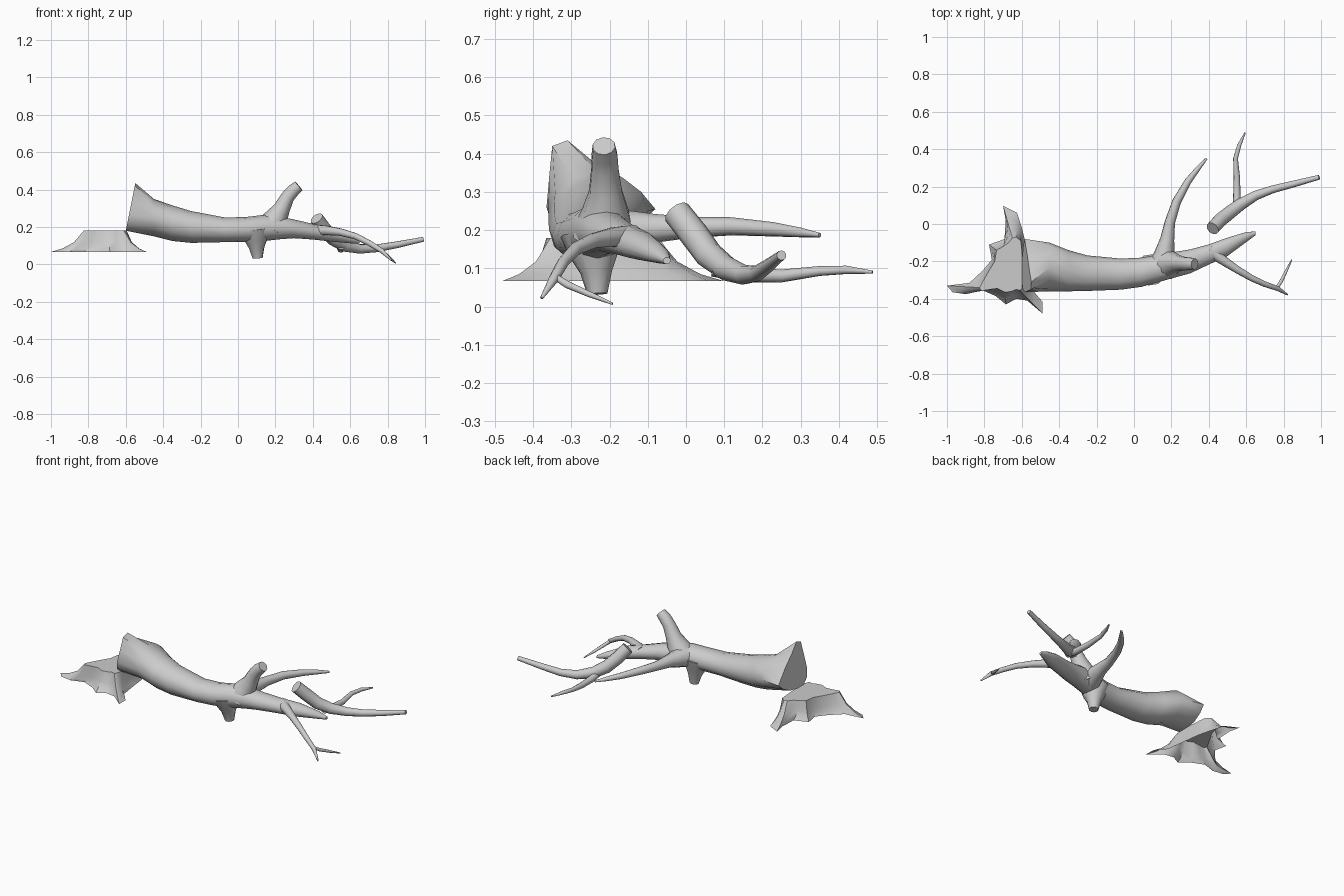
import bpy
import bmesh
import math
from mathutils import Vector

default_cube = bpy.data.objects.get("Cube")
if default_cube:
    bpy.data.objects.remove(default_cube, do_unlink=True)

# One plain grey for the whole tree
bark = bpy.data.materials.new("grey_bark")
bark.use_nodes = True
grey = (0.6, 0.6, 0.6, 1.0)
bark.diffuse_color = grey
bark.node_tree.nodes["Principled BSDF"].inputs["Base Color"].default_value = grey


def loft(name, rings, cap_start=True, cap_end=True):
    """Skin a list of equal-length rings into one smooth-shaded object."""
    bm = bmesh.new()
    loops = [[bm.verts.new(point) for point in ring] for ring in rings]
    count = len(loops[0])
    for lower, upper in zip(loops, loops[1:]):
        for i in range(count):
            j = (i + 1) % count
            bm.faces.new((lower[i], lower[j], upper[j], upper[i]))
    if cap_start:
        bm.faces.new(list(reversed(loops[0])))
    if cap_end:
        bm.faces.new(loops[-1])
    bmesh.ops.recalc_face_normals(bm, faces=bm.faces[:])
    mesh = bpy.data.meshes.new(name)
    bm.to_mesh(mesh)
    bm.free()
    mesh.materials.append(bark)
    obj = bpy.data.objects.new(name, mesh)
    bpy.context.collection.objects.link(obj)
    bpy.ops.object.select_all(action="DESELECT")
    obj.select_set(True)
    bpy.context.view_layer.objects.active = obj
    bpy.ops.object.shade_smooth_by_angle(angle=math.radians(42))
    return obj


def branch(name, path, sides=10):
    """Round tapering tube along a path of (x, y, z, radius)."""
    centres = [Vector(p[:3]) for p in path]
    rings = []
    side = None
    for i, centre in enumerate(centres):
        before = centres[max(i - 1, 0)]
        after = centres[min(i + 1, len(centres) - 1)]
        along = (after - before).normalized()
        if side is None:
            side = along.orthogonal()
        side = (side - along * side.dot(along)).normalized()
        other = along.cross(side)
        radius = path[i][3]
        rings.append([
            centre + radius * (side * math.cos(a) + other * math.sin(a))
            for a in (math.tau * k / sides for k in range(sides))
        ])
    return loft(name, rings)


# Trunk: splintered slanted cut, then elliptical sections (x, y, z, half width, half height)
cut = [(-.08, .255), (-.17, .33), (-.25, .385), (-.31, .435), (-.35, .42), (-.358, .34),
       (-.365, .26), (-.35, .21), (-.31, .18), (-.25, .18), (-.18, .19), (-.12, .22)]
trunk_sections = [
    (-.45, -.23, .25, .13, .1), (-.35, -.25, .22, .11, .095), (-.25, -.263, .2, .095, .085),
    (-.07, -.268, .185, .083, .066), (.04, -.258, .187, .078, .066), (.14, -.235, .195, .073, .07),
    (.23, -.215, .195, .068, .06), (.3, -.2, .19, .064, .05), (.4, -.163, .175, .054, .042),
    (.5, -.122, .16, .049, .038), (.6, -.07, .135, .027, .022), (.65, -.05, .12, .01, .009),
]
trunk_rings = [[(-.6 + (z - .18) * .2, y, z) for y, z in cut]]
for x, y, z, wide, high in trunk_sections:
    angles = [math.tau * k / len(cut) for k in range(len(cut))]
    trunk_rings.append([(x, y + wide * math.cos(a), z + high * math.sin(a)) for a in angles])
loft("trunk", trunk_rings)

# Branches growing from the trunk
branch("upper_branch", [
    (.17, -.215, .19, .085), (.205, -.21, .25, .062), (.235, -.21, .3, .045),
    (.265, -.212, .36, .037), (.295, -.213, .395, .035), (.325, -.215, .42, .03)])
branch("lower_stub", [
    (.09, -.245, .19, .085), (.097, -.24, .13, .062), (.1, -.235, .09, .042),
    (.105, -.232, .033, .027)])
branch("back_branch", [
    (.14, -.24, .195, .07), (.165, -.15, .2, .053), (.178, -.08, .205, .038),
    (.192, .01, .207, .028), (.228, .12, .21, .024), (.29, .23, .202, .019),
    (.345, .3, .194, .013), (.388, .35, .187, .006)])
branch("front_branch", [
    (.4, -.14, .18, .035), (.47, -.19, .182, .026), (.55, -.243, .172, .02),
    (.63, -.29, .15, .017), (.7, -.322, .115, .015), (.77, -.346, .072, .013),
    (.82, -.378, .022, .004)])
branch("front_twig", [
    (.76, -.346, .08, .009), (.785, -.31, .057, .01), (.812, -.255, .033, .008),
    (.843, -.192, .007, .003)])

# Broken limb lying apart, with its side shoot
branch("fallen_limb", [
    (.42, -.024, .246, .037), (.46, .02, .19, .038), (.51, .06, .135, .037),
    (.57, .105, .1, .033), (.65, .152, .083, .026), (.74, .185, .086, .021),
    (.85, .213, .105, .018), (.99, .25, .134, .013)])
branch("limb_shoot", [
    (.55, .07, .1, .022), (.55, .15, .083, .02), (.55, .25, .08, .017),
    (.543, .35, .093, .013), (.562, .42, .096, .011), (.594, .488, .09, .004)])

# Stump: ground outline with root toes, paired with the sawn top outline
toes = [
    (-1, -.33), (-.97, -.365), (-.9, -.375), (-.82, -.35), (-.74, -.385), (-.685, -.43),
    (-.63, -.4), (-.57, -.41), (-.488, -.48), (-.49, -.415), (-.545, -.35), (-.56, -.24),
    (-.575, -.12), (-.6, -.02), (-.625, .06), (-.7, .098), (-.685, .03), (-.69, -.08),
    (-.775, -.11), (-.76, -.19), (-.81, -.25), (-.88, -.315)]
top = [
    (-.825, -.34), (-.822, -.35), (-.815, -.357), (-.77, -.35), (-.73, -.345), (-.69, -.365),
    (-.655, -.36), (-.63, -.35), (-.61, -.355), (-.6, -.345), (-.595, -.31), (-.595, -.22),
    (-.6, -.14), (-.605, -.09), (-.63, -.07), (-.65, -.075), (-.67, -.1), (-.7, -.12),
    (-.735, -.14), (-.745, -.2), (-.77, -.24), (-.81, -.31)]


def stump_ring(blend, height):
    return [Vector((*a, height)).lerp(Vector((*b, height)), blend) for a, b in zip(toes, top)]


# Roots flare out quickly near the ground; the underside stays open
loft("stump", [stump_ring(0, .067), stump_ring(.35, .085), stump_ring(.7, .118),
               stump_ring(1, .18)], cap_start=False)
